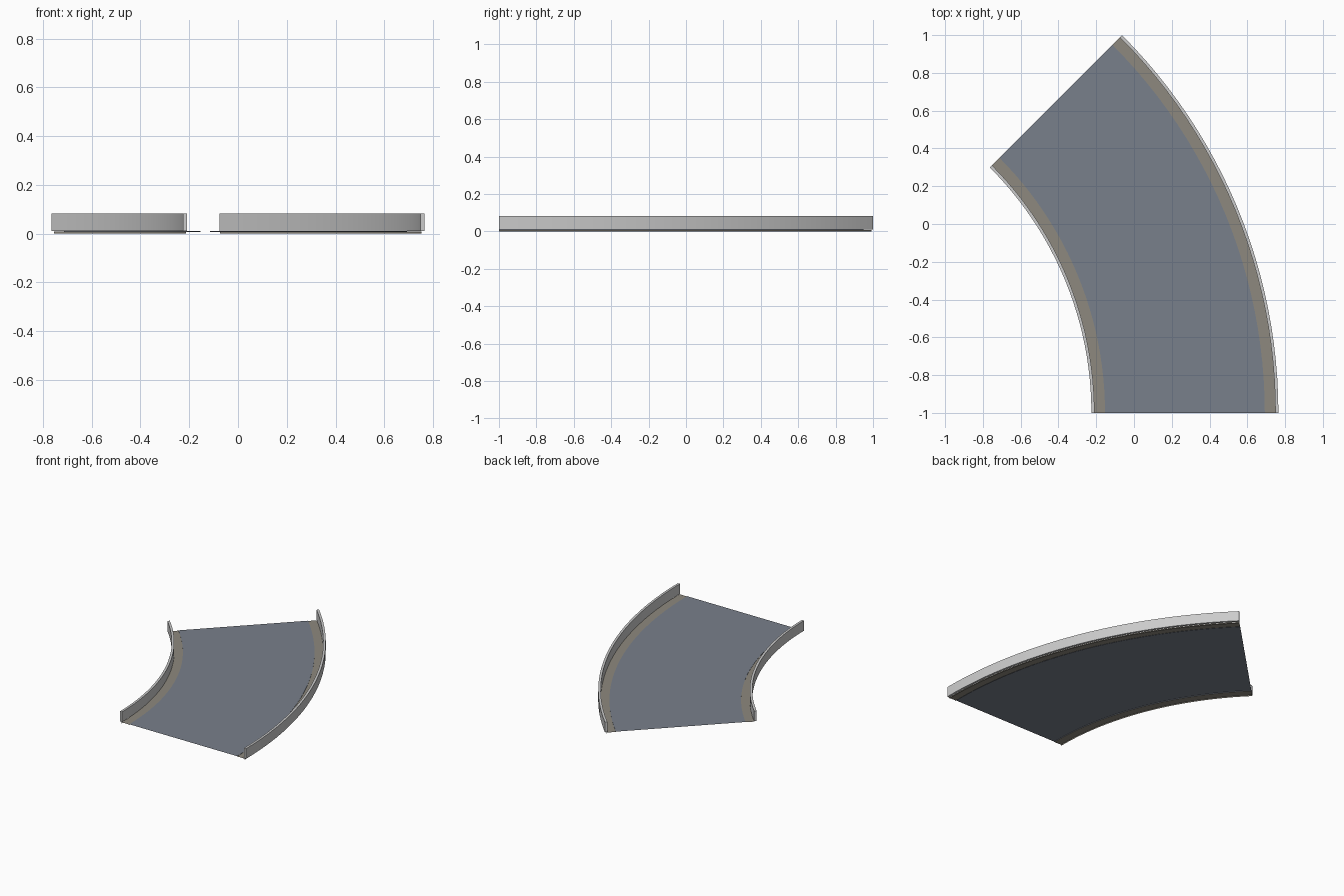
import bpy, bmesh, math

if "Cube" in bpy.data.objects:
    bpy.data.objects.remove(bpy.data.objects["Cube"])

CX, CY = -2.064, -1.0      # centre of the bend
SWEEP = math.radians(45)
STEPS = 24
R_IN, R_OUT = 1.8385, 2.8284
WALL = 0.016               # guard thickness
STRIP = 0.056              # border strip width


def material(name, rgb):
    m = bpy.data.materials.new(name)
    m.diffuse_color = (*rgb, 1)
    m.use_nodes = True
    m.node_tree.nodes["Principled BSDF"].inputs["Base Color"].default_value = m.diffuse_color
    return m


def sweep(name, profile, closed=False, mat=None):
    """Sweep a (radius, z) profile around the bend."""
    bm = bmesh.new()
    rings = []
    for i in range(STEPS + 1):
        a = SWEEP * i / STEPS
        rings.append([bm.verts.new((CX + r * math.cos(a), CY + r * math.sin(a), z))
                      for r, z in profile])
    n = len(profile)
    for p, q in zip(rings, rings[1:]):
        for j in range(n if closed else n - 1):
            k = (j + 1) % n
            bm.faces.new((p[j], p[k], q[k], q[j]))
    if closed:
        bm.faces.new(rings[0])
        bm.faces.new(rings[-1][::-1])
        bmesh.ops.recalc_face_normals(bm, faces=bm.faces)
    me = bpy.data.meshes.new(name)
    bm.to_mesh(me)
    bm.free()
    ob = bpy.data.objects.new(name, me)
    bpy.context.collection.objects.link(ob)
    if mat:
        me.materials.append(mat)
    bpy.ops.object.select_all(action='DESELECT')
    ob.select_set(True)
    bpy.context.view_layer.objects.active = ob
    bpy.ops.object.shade_smooth_by_angle(angle=math.radians(30))
    return ob


slate = material("slate", (0.19, 0.215, 0.26))
olive = material("olive", (0.27, 0.25, 0.21))

a, b = R_IN + WALL, R_OUT - WALL

# Floor surface, open at the ends, with a tiny step down at each side
sweep("floor", [(a + STRIP, 0.006), (a + STRIP, 0.010),
                (b - STRIP, 0.010), (b - STRIP, 0.006)], mat=slate)

# Border strips with outer skirts reaching the ground
s = WALL * 0.2
sweep("inner_border", [(a - s, 0), (a - s, 0.008), (a + STRIP, 0.008)], mat=olive)
sweep("outer_border", [(b - STRIP, 0.008), (b + s, 0.008), (b + s, 0)], mat=olive)

# Upright guards along both edges
for name, r in (("inner_guard", R_IN), ("outer_guard", b)):
    sweep(name, [(r, 0.011), (r + WALL, 0.011), (r + WALL, 0.083), (r, 0.083)], closed=True)
